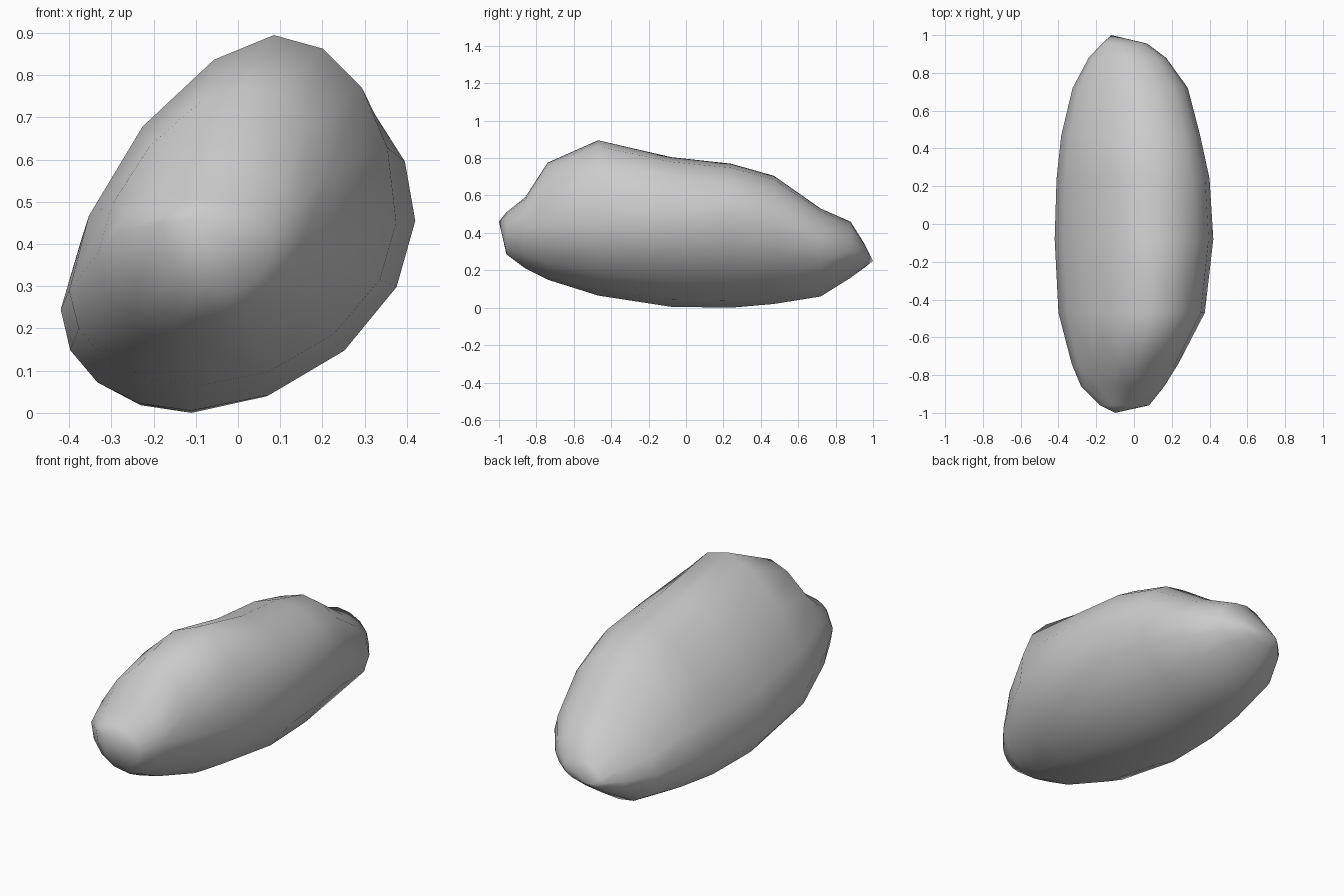
import bpy, bmesh, math

if "Cube" in bpy.data.objects:
    bpy.data.objects.remove(bpy.data.objects["Cube"])

# Cross-sections front to back:
# y, left (x, z), top (x, z), right (x, z), bottom (x, z)
SECTIONS = [
    (-0.96, (-0.18, 0.45), (-0.09, 0.51), (0.08, 0.40), (-0.02, 0.285)),
    (-0.86, (-0.28, 0.43), (-0.04, 0.59), (0.16, 0.43), (-0.05, 0.21)),
    (-0.74, (-0.33, 0.38), (0.01, 0.775), (0.235, 0.44), (-0.07, 0.15)),
    (-0.47, (-0.40, 0.29), (0.085, 0.895), (0.375, 0.45), (-0.09, 0.065)),
    (-0.08, (-0.42, 0.245), (0.08, 0.805), (0.42, 0.455), (-0.11, 0.005)),
    (0.24, (-0.41, 0.25), (0.07, 0.77), (0.40, 0.47), (-0.11, 0.0)),
    (0.47, (-0.385, 0.26), (0.06, 0.705), (0.35, 0.44), (-0.10, 0.02)),
    (0.72, (-0.325, 0.25), (0.02, 0.53), (0.285, 0.34), (-0.10, 0.06)),
    (0.88, (-0.24, 0.25), (-0.02, 0.46), (0.17, 0.31), (-0.11, 0.16)),
    (0.955, (-0.17, 0.25), (-0.05, 0.34), (0.07, 0.28), (-0.11, 0.215)),
]
FRONT_TIP = (-0.10, -1.0, 0.46)
BACK_TIP = (-0.12, 1.0, 0.25)
STEPS = 4


def outline(left, top, right, bottom):
    """Closed outline from four rounded quarters; the upper left is flattest."""
    quarters = [(right, top, 0.95, True), (top, left, 1.28, False),
                (left, bottom, 0.95, True), (bottom, right, 1.1, False)]
    points = []
    for a, b, p, from_side in quarters:
        for i in range(STEPS):
            t = math.pi / 2 * i / STEPS
            c, s = math.cos(t) ** p, math.sin(t) ** p
            if from_side:
                points.append((b[0] + (a[0] - b[0]) * c, a[1] + (b[1] - a[1]) * s))
            else:
                points.append((a[0] + (b[0] - a[0]) * s, b[1] + (a[1] - b[1]) * c))
    return points


# Loft the stone through its sections and close both ends to a tip
bm = bmesh.new()
rings = [[bm.verts.new((x, y, z)) for x, z in outline(*sides)]
         for y, *sides in SECTIONS]
n = 4 * STEPS
for a, b in zip(rings, rings[1:]):
    for i in range(n):
        j = (i + 1) % n
        bm.faces.new((a[i], a[j], b[j], b[i]))
for ring, tip in ((rings[0], FRONT_TIP), (rings[-1], BACK_TIP)):
    v = bm.verts.new(tip)
    for i in range(n):
        bm.faces.new((ring[i], ring[(i + 1) % n], v))
bmesh.ops.recalc_face_normals(bm, faces=bm.faces)
for f in bm.faces:
    f.smooth = True

mesh = bpy.data.meshes.new("stone")
bm.to_mesh(mesh)
bm.free()
stone = bpy.data.objects.new("stone", mesh)
bpy.context.collection.objects.link(stone)
